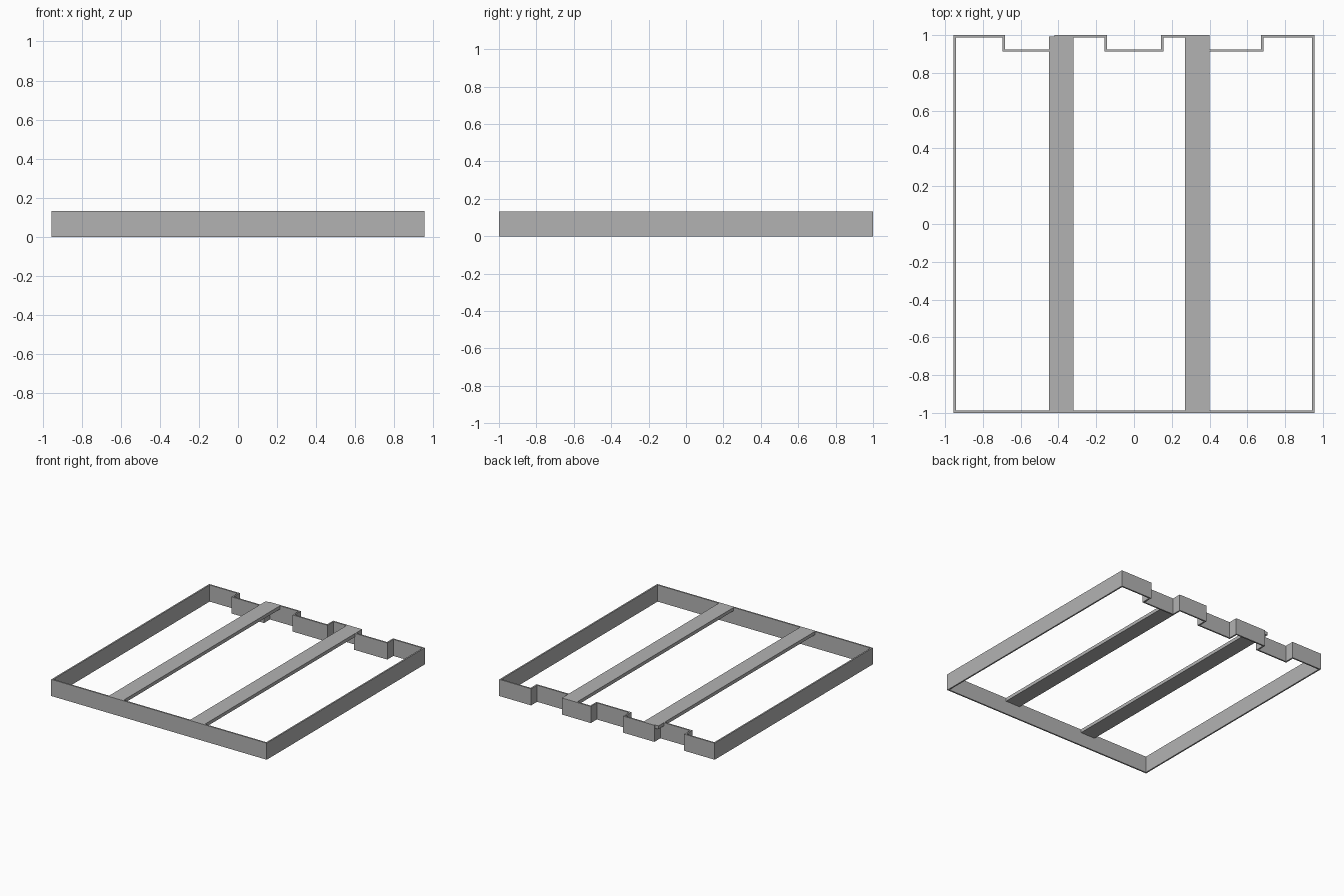
import bpy
import bmesh
from mathutils import Vector

HEIGHT = 0.133
WALL = 0.012
SLAT = 0.027

if "Cube" in bpy.data.objects:
    bpy.data.objects.remove(bpy.data.objects["Cube"], do_unlink=True)

grey = bpy.data.materials.new("plain_grey")
grey.use_nodes = True
grey.diffuse_color = (0.45, 0.45, 0.45, 1)
grey.node_tree.nodes["Principled BSDF"].inputs["Base Color"].default_value = (0.45, 0.45, 0.45, 1)


def add_object(name, bm):
    bmesh.ops.recalc_face_normals(bm, faces=bm.faces)
    mesh = bpy.data.meshes.new(name)
    bm.to_mesh(mesh)
    bm.free()
    mesh.materials.append(grey)
    obj = bpy.data.objects.new(name, mesh)
    bpy.context.collection.objects.link(obj)
    return obj


def inset_loop(points, distance):
    """Offset a counter-clockwise right-angled outline inwards."""
    result = []
    for i, p in enumerate(points):
        a = (p - points[i - 1]).normalized()
        b = (points[(i + 1) % len(points)] - p).normalized()
        result.append(p + distance * Vector((-a.y - b.y, a.x + b.x)))
    return result


# Thin frame wall, with a row of square notches along the back
half, back, recess = 0.955, 1.0, 0.924
notch_edges = [0.673, 0.40, 0.143, -0.143, -0.42, -0.684]
outer = [Vector((-half, -1)), Vector((half, -1)), Vector((half, back))]
level, other = back, recess
for x in notch_edges:
    outer += [Vector((x, level)), Vector((x, other))]
    level, other = other, level
outer.append(Vector((-half, back)))

bm = bmesh.new()
inner = inset_loop(outer, WALL)
rings = [[bm.verts.new((p.x, p.y, z)) for p in loop]
         for loop, z in ((outer, 0), (outer, HEIGHT), (inner, HEIGHT), (inner, 0))]
for r in range(4):
    lower, upper = rings[r], rings[(r + 1) % 4]
    for i in range(len(outer)):
        bm.faces.new((lower[i - 1], lower[i], upper[i], upper[i - 1]))
add_object("notched_frame", bm)


# Two flat slats, flush with the top of the frame
for name, x in (("right_slat", -0.385), ("left_slat", 0.335)):
    bm = bmesh.new()
    bmesh.ops.create_cube(bm, size=1)
    bmesh.ops.scale(bm, vec=(0.13, 1.984, SLAT), verts=bm.verts)
    bmesh.ops.translate(bm, vec=(x, 0, HEIGHT - SLAT / 2), verts=bm.verts)
    add_object(name, bm)
